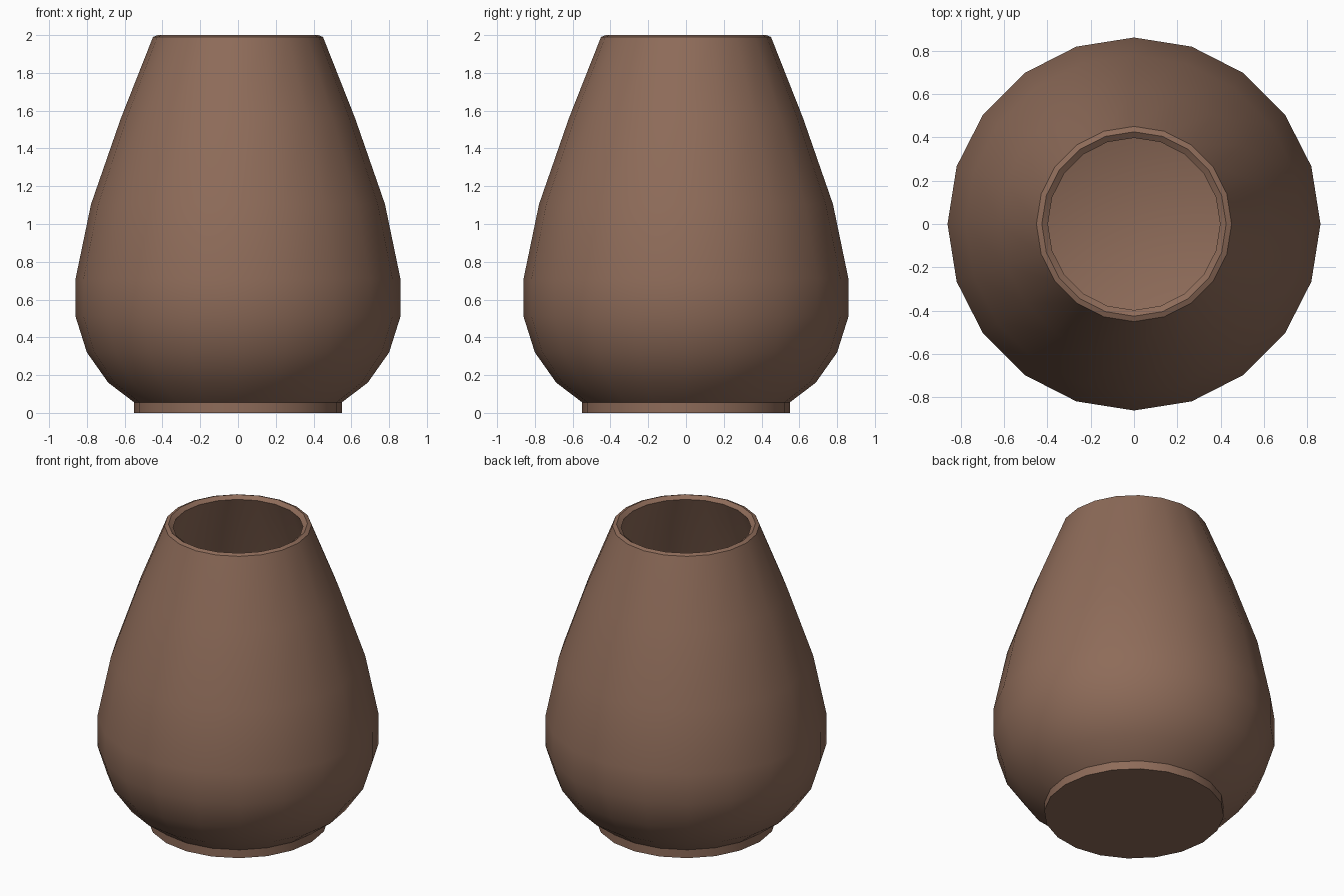
import bpy, bmesh, math

if "Cube" in bpy.data.objects:
    bpy.data.objects.remove(bpy.data.objects["Cube"])

SIDES = 20

clay = bpy.data.materials.new("brown clay")
clay.diffuse_color = (0.27, 0.148, 0.10, 1)
clay.use_nodes = True
clay.node_tree.nodes["Principled BSDF"].inputs["Base Color"].default_value = clay.diffuse_color


def lathe(name, profile, cap_start=False, cap_end=False):
    """Revolve (radius, height) points around z."""
    bm = bmesh.new()
    rings = []
    for r, z in profile:
        rings.append([bm.verts.new((r * math.cos(2 * math.pi * i / SIDES),
                                    r * math.sin(2 * math.pi * i / SIDES), z))
                      for i in range(SIDES)])
    for a, b in zip(rings, rings[1:]):
        for i in range(SIDES):
            j = (i + 1) % SIDES
            bm.faces.new((a[i], a[j], b[j], b[i]))
    if cap_start:
        bm.faces.new(rings[0][::-1])
    if cap_end:
        bm.faces.new(rings[-1])
    mesh = bpy.data.meshes.new(name)
    bm.to_mesh(mesh)
    bm.free()
    mesh.materials.append(clay)
    obj = bpy.data.objects.new(name, mesh)
    bpy.context.collection.objects.link(obj)
    bpy.context.view_layer.objects.active = obj
    obj.select_set(True)
    bpy.ops.object.shade_smooth_by_angle(angle=math.radians(40))
    obj.select_set(False)


# Hollow vase body: outer wall, rounded rim, inner wall down to the floor
outer = [(0.55, 0.056), (0.687, 0.16), (0.80, 0.32), (0.86, 0.51),
         (0.86, 0.71), (0.778, 1.105), (0.62, 1.56), (0.45, 1.99)]
rim = [(0.425, 2.0), (0.397, 1.98)]
inner = [(0.575, 1.545), (0.735, 1.095), (0.815, 0.705),
         (0.815, 0.52), (0.76, 0.345), (0.66, 0.195), (0.53, 0.10)]
lathe("vase_body", outer + rim + inner, cap_end=True)

# Short straight foot ring with a closed base
lathe("vase_foot", [(0.55, 0.0), (0.55, 0.056)], cap_start=True)
